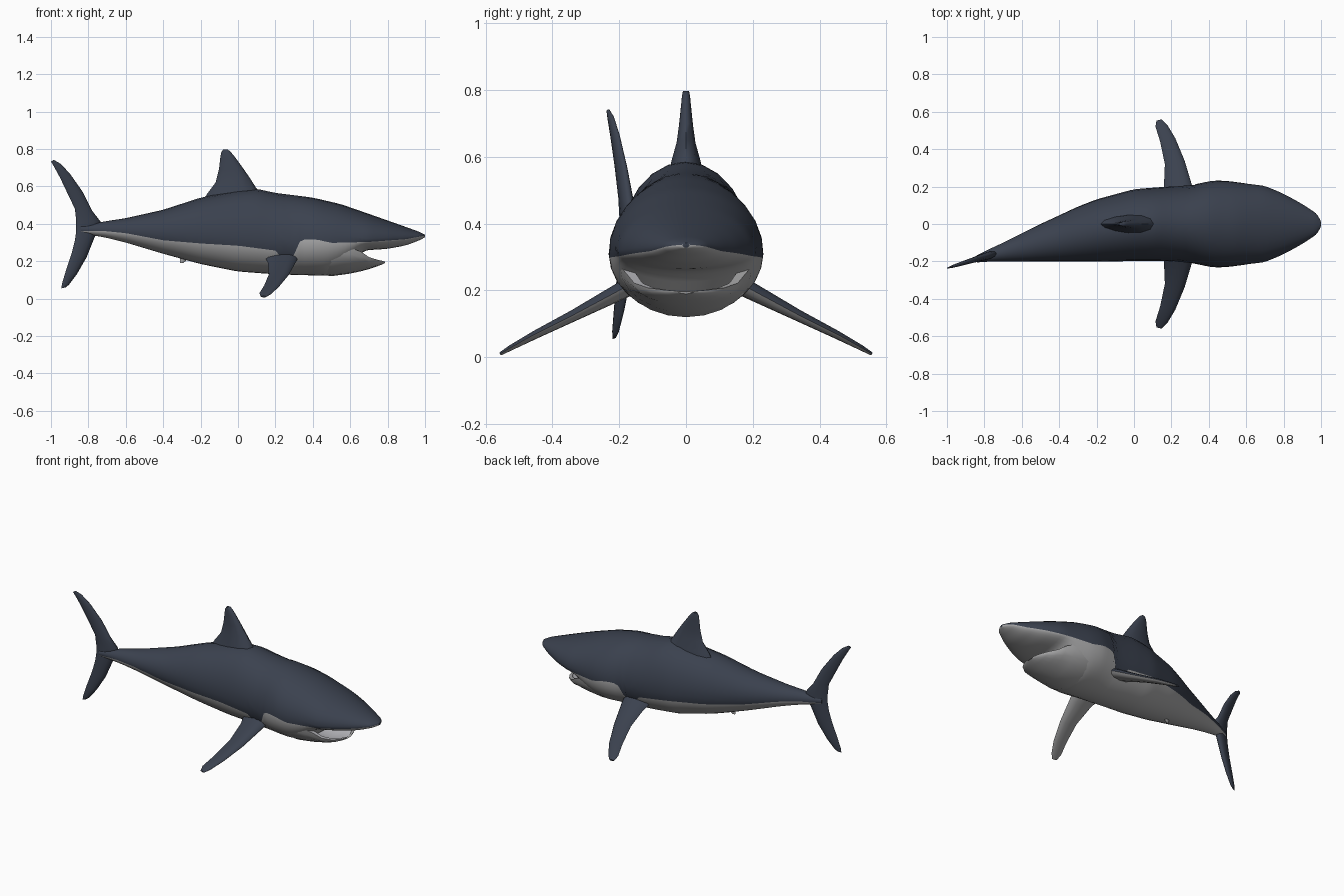
import bpy, bmesh, math
from mathutils import Vector

if "Cube" in bpy.data.objects:
    bpy.data.objects.remove(bpy.data.objects["Cube"])


def material(name, rgb):
    m = bpy.data.materials.new(name)
    m.diffuse_color = (*rgb, 1)
    m.use_nodes = True
    m.node_tree.nodes["Principled BSDF"].inputs["Base Color"].default_value = m.diffuse_color
    return m


SLATE = material("slate back", (0.043, 0.053, 0.077))
PALE = material("pale belly", (0.40, 0.40, 0.405))
MOUTH = material("mouth lining", (0.52, 0.52, 0.55))


def lin(pts, x):
    """Straight interpolation through (x, value) points."""
    if x <= pts[0][0]:
        return pts[0][1]
    for (a, va), (b, vb) in zip(pts, pts[1:]):
        if x <= b:
            return va + (vb - va) * (x - a) / (b - a)
    return pts[-1][1]


def curve(pts, x):
    """Lightly rounded interpolation."""
    return sum(lin(pts, x + d) for d in (-0.02, 0, 0.02)) / 3 if x < 0.94 else lin(pts, x)


def loft(name, rings, mats, rule=lambda i, j: 0, angle=60):
    bm = bmesh.new()
    vs = [[bm.verts.new(p) for p in r] for r in rings]
    n = len(vs[0])
    for i in range(len(vs) - 1):
        for j in range(n):
            k = (j + 1) % n
            f = bm.faces.new((vs[i][j], vs[i][k], vs[i + 1][k], vs[i + 1][j]))
            f.material_index = rule(i, j)
    bm.faces.new(vs[0])
    bm.faces.new(vs[-1])
    bmesh.ops.recalc_face_normals(bm, faces=bm.faces)
    me = bpy.data.meshes.new(name)
    bm.to_mesh(me)
    bm.free()
    for m in mats:
        me.materials.append(m)
    ob = bpy.data.objects.new(name, me)
    bpy.context.collection.objects.link(ob)
    bpy.ops.object.select_all(action='DESELECT')
    bpy.context.view_layer.objects.active = ob
    ob.select_set(True)
    bpy.ops.object.shade_smooth_by_angle(angle=math.radians(angle))
    return ob


# Side and top outlines of the body
TOP = [(-.84, .39), (-.7, .415), (-.6, .43), (-.4, .475), (-.2, .54), (0, .58), (.1, .587),
       (.2, .565), (.4, .54), (.55, .505), (.7, .453), (.85, .4), (.97, .357), (1, .342)]
BOTTOM = [(-.84, .35), (-.7, .325), (-.6, .30), (-.4, .24), (-.2, .185), (0, .145), (.2, .13),
          (.48, .122), (.56, .15), (.62, .20), (.67, .258), (.8, .266), (.9, .285), (.97, .312), (1, .328)]
WIDTH = [(-.84, .018), (-.8, .028), (-.7, .05), (-.5, .10), (-.3, .147), (-.2, .167), (0, .192),
         (.2, .2), (.3, .207), (.42, .232), (.5, .231), (.7, .204), (.8, .162), (.9, .107),
         (.97, .06), (.99, .035), (1, .01)]
MIDDLE = [(-1, -.236), (-.9, -.205), (-.8, -.174), (-.7, -.15), (-.5, -.10), (-.3, -.054),
          (-.2, -.035), (0, -.006), (.15, 0), (1, 0)]
WIDEST = [(-.84, .37), (-.6, .36), (-.3, .345), (0, .33), (.3, .31), (.7, .315), (.9, .325), (1, .335)]
COLOUR_LINE = [(-.84, .36), (-.72, .362), (-.6, .35), (-.4, .312), (-.2, .295), (0, .283), (.2, .257),
               (.24, .21), (.29, .195), (.32, .3), (.36, .318), (.42, .316), (.5, .298), (.7, .303), (.9, .318), (1, .337)]

# Body: every ring has a point pair exactly on the colour line
N = 14
rings = []
STEPS = 74
for i in range(STEPS + 1):
    x = -.84 + 1.84 * (1 - (1 - i / STEPS) ** 1.3)
    top, bot, w = curve(TOP, x), curve(BOTTOM, x), curve(WIDTH, x)
    zw, zc, cy = curve(WIDEST, x), lin(COLOUR_LINE, x), curve(MIDDLE, x)
    s = (zc - zw) / ((top - zw) if zc > zw else (zw - bot))
    a = math.asin(max(-.9, min(.9, s)))
    angles = [a + (math.pi - 2 * a) * k / N for k in range(N)]
    angles += [math.pi - a + (math.pi + 2 * a) * k / N for k in range(N)]
    rings.append([(x, cy + w * math.cos(t),
                   zw + math.sin(t) * ((top - zw) if math.sin(t) > 0 else (zw - bot)))
                  for t in angles])
loft("body", rings, [SLATE, PALE], lambda i, j: 0 if j < N else 1)

# Lower jaw: a scoop with an outer shell and a hollow floor
JAW = [(.4, .2, .29, .135), (.5, .212, .285, .12), (.6, .198, .272, .134), (.66, .178, .25, .147),
       (.70, .155, .222, .158), (.745, .115, .208, .173), (.772, .07, .202, .183), (.785, .025, .198, .19)]
M = 12
rings = []
for x, w, rim, bot in JAW:
    arc = [math.pi + math.pi * k / M for k in range(M + 1)]
    rings.append([(x, w * math.cos(t), rim + (rim - bot) * math.sin(t)) for t in arc] +
                 [(x - .012, .84 * w * math.cos(t), rim + .62 * (rim - bot) * math.sin(t))
                  for t in reversed(arc)])
loft("lower_jaw", rings, [PALE, MOUTH], lambda i, j: 0 if j <= M else 1, 50)


def fin(name, sections, thick_dir, mats, rule=lambda i, j: 0, bend=False):
    """Loft lens-shaped sections given as (leading point, trailing point, half thickness)."""
    d = Vector(thick_dir).normalized()
    out = []
    for lead, trail, th in sections:
        ring = []
        for k in range(12):
            t = 2 * math.pi * k / 12
            p = Vector(lead).lerp(Vector(trail), (1 - math.cos(t)) / 2)
            p += d * th * math.sin(t) * (1 + .25 * math.cos(t))
            if bend:
                p.y += lin(MIDDLE, p.x)
            ring.append(p)
        out.append(ring)
    return loft(name, out, mats, rule)


def upright(rows):
    return [((a, 0, b), (c, 0, e), t) for a, b, c, e, t in rows]


# Pectoral fins: dark above, pale below
PECTORAL = [((.33, .13, .235), (.14, .13, .23), .03), ((.312, .2, .2), (.16, .2, .19), .025),
            ((.27, .34, .125), (.165, .32, .13), .017), ((.22, .46, .065), (.14, .44, .07), .012),
            ((.178, .53, .026), (.115, .52, .03), .008), ((.15, .557, .01), (.12, .551, .012), .005)]
for side, label in ((1, "left"), (-1, "right")):
    secs = [((a[0], side * a[1], a[2]), (b[0], side * b[1], b[2]), t) for a, b, t in PECTORAL]
    fin("pectoral_fin_" + label, secs, (0, side * .47, .88), [SLATE, PALE],
        lambda i, j: 0 if j < 6 else 1)

# Dorsal fin
fin("dorsal_fin", upright([(.15, .53, -.19, .52, .055), (.095, .595, -.165, .56, .045),
                           (.06, .65, -.12, .62, .029), (.025, .70, -.102, .69, .021),
                           (-.015, .755, -.095, .75, .015), (-.04, .786, -.09, .78, .012),
                           (-.055, .797, -.08, .797, .009)]), (0, 1, 0), [SLATE])

# Tail fin, swept along the bend of the body
fin("tail_fin", upright([(-.985, .742, -1, .733, .004), (-.95, .722, -.985, .708, .008),
                         (-.9, .67, -.952, .648, .011), (-.83, .57, -.915, .57, .014),
                         (-.78, .47, -.872, .48, .018), (-.735, .412, -.865, .415, .02),
                         (-.745, .37, -.865, .36, .021), (-.77, .32, -.872, .31, .02),
                         (-.81, .22, -.89, .24, .016), (-.862, .13, -.92, .15, .012),
                         (-.905, .073, -.941, .08, .008), (-.922, .06, -.944, .055, .004)]),
    (0, 1, 0), [SLATE], bend=True)

# Small fin under the belly
fin("belly_fin", upright([(-.25, .23, -.31, .235, .012), (-.275, .205, -.31, .208, .008),
                          (-.295, .19, -.31, .191, .003)]), (0, 1, 0), [PALE], bend=True)
